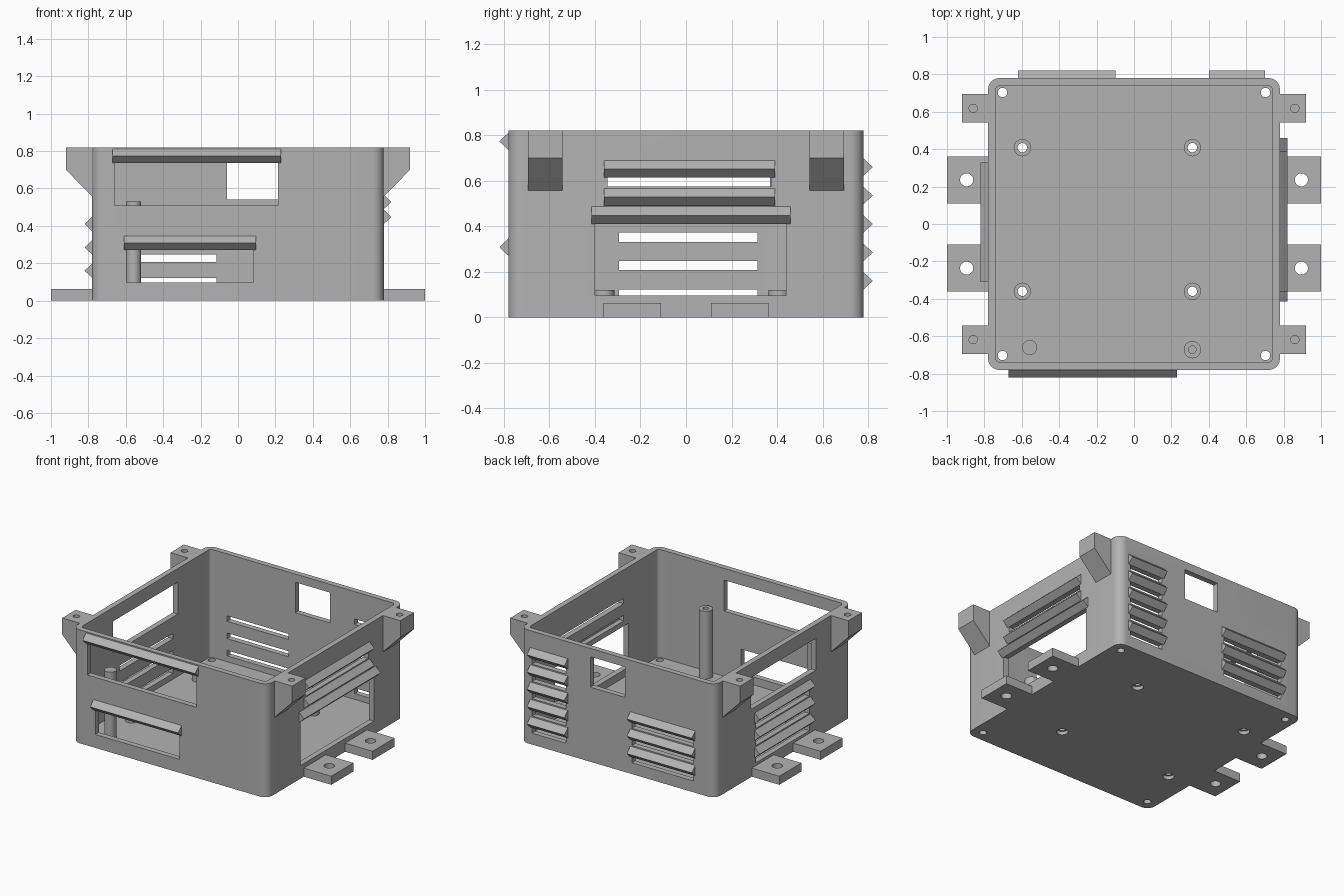
import bpy, bmesh, math
from mathutils import Matrix, Vector

if "Cube" in bpy.data.objects:
    bpy.data.objects.remove(bpy.data.objects["Cube"])

grey = bpy.data.materials.new("plain grey")
grey.diffuse_color = (0.45, 0.45, 0.45, 1)
grey.use_nodes = True
grey.node_tree.nodes["Principled BSDF"].inputs["Base Color"].default_value = grey.diffuse_color
H, W, T, FLOOR = 0.82, 0.78, 0.04, 0.04   # height, half width, wall and floor thickness


def finish(bm, name):
    bmesh.ops.recalc_face_normals(bm, faces=bm.faces)
    me = bpy.data.meshes.new(name)
    bm.to_mesh(me)
    bm.free()
    me.materials.append(grey)
    ob = bpy.data.objects.new(name, me)
    bpy.context.collection.objects.link(ob)
    return ob


def add_prism(bm, pts, vec):
    """Extrude a closed 3D outline along vec."""
    f = bm.faces.new([bm.verts.new(p) for p in pts])
    r = bmesh.ops.extrude_face_region(bm, geom=[f])
    bmesh.ops.translate(bm, vec=vec, verts=[v for v in r["geom"] if isinstance(v, bmesh.types.BMVert)])


def add_box(bm, x0, x1, y0, y1, z0, z1):
    add_prism(bm, [(x0, y0, z0), (x1, y0, z0), (x1, y1, z0), (x0, y1, z0)], (0, 0, z1 - z0))


def add_cyl(bm, x, y, r, z0, z1, n=32):
    add_prism(bm, [(x + r * math.cos(2 * math.pi * i / n), y + r * math.sin(2 * math.pi * i / n), z0)
                   for i in range(n)], (0, 0, z1 - z0))


def rounded_square(half, r, z, n=8):
    pts = []
    for q, (sx, sy) in enumerate([(1, 1), (-1, 1), (-1, -1), (1, -1)]):
        for i in range(n + 1):
            a = math.pi / 2 * (q + i / n)
            pts.append((sx * (half - r) + r * math.cos(a), sy * (half - r) + r * math.sin(a), z))
    return pts


def smooth(ob):
    bpy.ops.object.select_all(action='DESELECT')
    ob.select_set(True)
    bpy.context.view_layer.objects.active = ob
    bpy.ops.object.shade_smooth_by_angle(angle=math.radians(30))


def cut(ob, bm):
    cutter = finish(bm, "cutter")
    cutter.hide_render = True
    m = ob.modifiers.new("cut", 'BOOLEAN')
    m.operation, m.solver, m.object = 'DIFFERENCE', 'EXACT', cutter
    bpy.context.view_layer.objects.active = ob
    bpy.ops.object.modifier_apply(modifier=m.name)
    bpy.data.objects.remove(cutter)


# Each wall: u runs along x or y, the second vector points outward
WALLS = {"front": (Vector((1, 0, 0)), Vector((0, -1, 0))), "back": (Vector((1, 0, 0)), Vector((0, 1, 0))),
         "left": (Vector((0, 1, 0)), Vector((-1, 0, 0))), "right": (Vector((0, 1, 0)), Vector((1, 0, 0)))}


def add_opening(bm, wall, u0, u1, z0, z1):
    u, n = WALLS[wall]
    add_prism(bm, [u * a + n * 0.72 + Vector((0, 0, z)) for a, z in
                   ((u0, z0), (u1, z0), (u1, z1), (u0, z1))], n * 0.14)


def louver(wall, u0, u1, z):
    """Triangular hood with its edge at height z."""
    u, n = WALLS[wall]
    bm = bmesh.new()
    add_prism(bm, [u * u0 + n * d + Vector((0, 0, z + h)) for d, h in
                   ((W - 0.005, 0.038), (W, 0.038), (W + 0.04, 0), (W, -0.038), (W - 0.005, -0.038))],
              u * (u1 - u0))
    finish(bm, wall + "_louver")


# Box body with cavity
bm = bmesh.new()
add_prism(bm, rounded_square(W, 0.06, 0), (0, 0, H))
body = finish(bm, "box_body")
bm = bmesh.new()
add_prism(bm, rounded_square(W - T, 0.025, FLOOR), (0, 0, H))
cut(body, bm)

# Windows (wall, u0, u1, z0, z1)
openings = bmesh.new()
for w in [("front", -0.66, 0.215, 0.51, 0.735), ("front", -0.595, 0.08, 0.097, 0.272),
          ("back", -0.06, 0.22, 0.54, 0.76), ("left", -0.37, 0.37, 0.49, 0.72),
          ("right", -0.40, 0.44, 0.095, 0.412)]:
    add_opening(openings, *w)

# Hoods over the windows
louver("front", -0.67, 0.23, 0.773)
louver("front", -0.61, 0.095, 0.308)
louver("right", -0.415, 0.46, 0.448)

# Vent rows: a slot beneath every hood
for wall, u0, u1, heights in [("left", -0.31, 0.33, (0.16, 0.285, 0.41)),
                              ("back", -0.62, -0.10, (0.16, 0.285, 0.41)),
                              ("back", 0.40, 0.70, (0.16, 0.285, 0.41, 0.535, 0.66)),
                              ("right", -0.36, 0.39, (0.528, 0.652))]:
    for z in heights:
        louver(wall, u0, u1, z)
        add_opening(openings, wall, u0 + 0.015, u1 - 0.015, z - 0.078, z - 0.038)

# Floor holes at the corners and under the standoffs
STANDOFFS = [(x, y) for x in (-0.597, 0.312) for y in (-0.36, 0.408)]
for x in (-0.703, 0.703):
    for y in (-0.703, 0.703):
        add_cyl(openings, x, y, 0.025, -0.05, 0.06)
for x, y in STANDOFFS:
    add_cyl(openings, x, y, 0.038, -0.05, 0.06)
cut(body, openings)
smooth(body)


def tube(name, x, y, r, hole, z0, z1):
    bm = bmesh.new()
    ring = [bm.verts.new(p) for p in ((hole, 0, z0), (r, 0, z0), (r, 0, z1), (hole, 0, z1))]
    edges = [bm.edges.new((ring[i], ring[(i + 1) % 4])) for i in range(4)]
    bmesh.ops.spin(bm, geom=ring + edges, cent=(0, 0, 0), axis=(0, 0, 1), angle=2 * math.pi,
                   steps=32, use_merge=True)
    bmesh.ops.remove_doubles(bm, verts=bm.verts, dist=1e-5)
    bmesh.ops.translate(bm, vec=(x, y, 0), verts=bm.verts)
    smooth(finish(bm, name))


# Standoffs and pillars
for x, y in STANDOFFS:
    tube("standoff", x, y, 0.046, 0.025, 0.025, 0.12)
tube("screw_pillar", 0.312, -0.672, 0.046, 0.02, 0.02, 0.53)
bm = bmesh.new()
add_cyl(bm, -0.558, -0.66, 0.04, 0.02, 0.53)
smooth(finish(bm, "plain_pillar"))

for sx in (-1, 1):
    for sy in (-1, 1):
        # Mounting feet
        bm = bmesh.new()
        add_box(bm, sx * 0.77, sx, sy * 0.11, sy * 0.362, 0, 0.062)
        foot = finish(bm, "mounting_foot")
        bm = bmesh.new()
        add_cyl(bm, sx * 0.895, sy * 0.236, 0.035, -0.1, 0.2)
        cut(foot, bm)
        smooth(foot)
        # Lid screw ears with sloped underside
        bm = bmesh.new()
        add_prism(bm, [(sx * x, sy * 0.542, z) for x, z in
                       ((0.77, H), (0.92, H), (0.92, 0.70), (0.78, 0.557), (0.77, 0.557))],
                  (0, sy * 0.153, 0))
        ear = finish(bm, "lid_ear")
        bm = bmesh.new()
        add_cyl(bm, sx * 0.86, sy * 0.618, 0.022, 0.70, 1.0)
        cut(ear, bm)
        smooth(ear)
